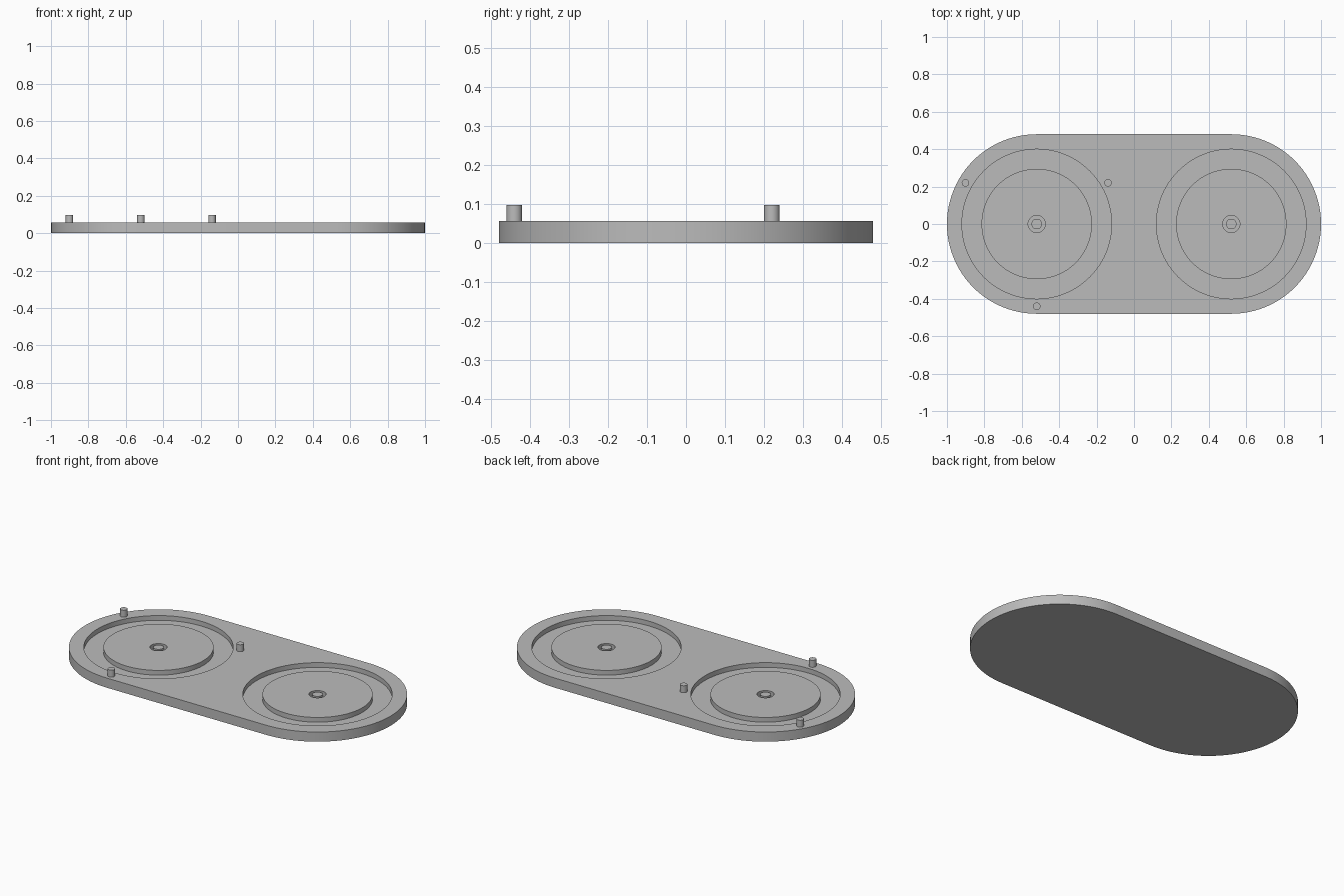
import bpy, bmesh, math

cube = bpy.data.objects.get("Cube")
if cube:
    bpy.data.objects.remove(cube, do_unlink=True)

HALF_SPAN = 0.52     # centre of each round end
END_RADIUS = 0.48
TOP = 0.057
FLOOR = 0.029        # floor of the round recesses
SEGMENTS = 96

grey = bpy.data.materials.new("plain grey")
grey.use_nodes = True
COLOUR = (0.5, 0.5, 0.5, 1)
grey.diffuse_color = COLOUR
grey.node_tree.nodes["Principled BSDF"].inputs["Base Color"].default_value = COLOUR


def make_object(name, bm):
    bmesh.ops.recalc_face_normals(bm, faces=bm.faces)
    mesh = bpy.data.meshes.new(name)
    bm.to_mesh(mesh)
    bm.free()
    mesh.materials.append(grey)
    obj = bpy.data.objects.new(name, mesh)
    bpy.context.collection.objects.link(obj)
    return obj


def prism(name, outline, bottom, top):
    bm = bmesh.new()
    face = bm.faces.new([bm.verts.new((x, y, bottom)) for x, y in outline])
    side = bmesh.ops.extrude_face_region(bm, geom=[face])["geom"]
    verts = [g for g in side if isinstance(g, bmesh.types.BMVert)]
    bmesh.ops.translate(bm, verts=verts, vec=(0, 0, top - bottom))
    return make_object(name, bm)


def arc(cx, cy, radius, start, sweep, count):
    return [(cx + radius * math.cos(start + sweep * i / count),
             cy + radius * math.sin(start + sweep * i / count)) for i in range(count)]


def circle(cx, cy, radius, count=SEGMENTS):
    return arc(cx, cy, radius, 0, 2 * math.pi, count)


def lathe(name, profile, cx):
    bm = bmesh.new()
    verts = [bm.verts.new((r, 0, z)) for r, z in profile]
    edges = [bm.edges.new(pair) for pair in zip(verts, verts[1:])]
    bmesh.ops.spin(bm, geom=verts + edges, cent=(0, 0, 0), axis=(0, 0, 1),
                   angle=2 * math.pi, steps=SEGMENTS, use_duplicate=False)
    bmesh.ops.remove_doubles(bm, verts=bm.verts, dist=0.0001)
    obj = make_object(name, bm)
    # The profile is open at the bottom, so make sure the top faces up
    if max(obj.data.polygons, key=lambda p: p.center.z).normal.z < 0:
        obj.data.flip_normals()
    obj.location.x = cx
    return obj


def smooth(obj):
    bpy.ops.object.select_all(action="DESELECT")
    obj.select_set(True)
    bpy.context.view_layer.objects.active = obj
    bpy.ops.object.shade_smooth_by_angle(angle=math.radians(30))


# Base plate with two round ends
half = SEGMENTS // 2
right_end = arc(HALF_SPAN, 0, END_RADIUS, -math.pi / 2, math.pi, half)
left_end = arc(-HALF_SPAN, 0, END_RADIUS, math.pi / 2, math.pi, half)
outline = (right_end + [(HALF_SPAN, END_RADIUS)]
           + left_end + [(-HALF_SPAN, -END_RADIUS)])
base = prism("base_plate", outline, 0, TOP)

# Round recesses cut into the plate
for side in (-1, 1):
    cutter = prism("recess_cutter", circle(side * HALF_SPAN, 0, 0.4), FLOOR, 0.2)
    cutter.hide_render = True
    cut = base.modifiers.new("recess", "BOOLEAN")
    cut.operation = "DIFFERENCE"
    cut.solver = "EXACT"
    cut.object = cutter
    bpy.context.view_layer.objects.active = base
    bpy.ops.object.modifier_apply(modifier=cut.name)
    bpy.data.objects.remove(cutter, do_unlink=True)
smooth(base)

# Raised discs, each with a ring groove around a centre boss
disc_profile = [(0.295, FLOOR), (0.295, TOP), (0.046, TOP), (0.046, FLOOR),
                (0.028, FLOOR), (0.028, TOP), (0, TOP)]
for label, side in (("right", -1), ("left", 1)):
    smooth(lathe(label + "_disc", disc_profile, side * HALF_SPAN))

# Three locating pins around the right recess
for i, angle in enumerate((30, 150, 270)):
    a = math.radians(angle)
    x, y = -HALF_SPAN + 0.44 * math.cos(a), 0.44 * math.sin(a)
    smooth(prism(f"pin_{i + 1}", circle(x, y, 0.02, 32), TOP - 0.01, 0.098))
